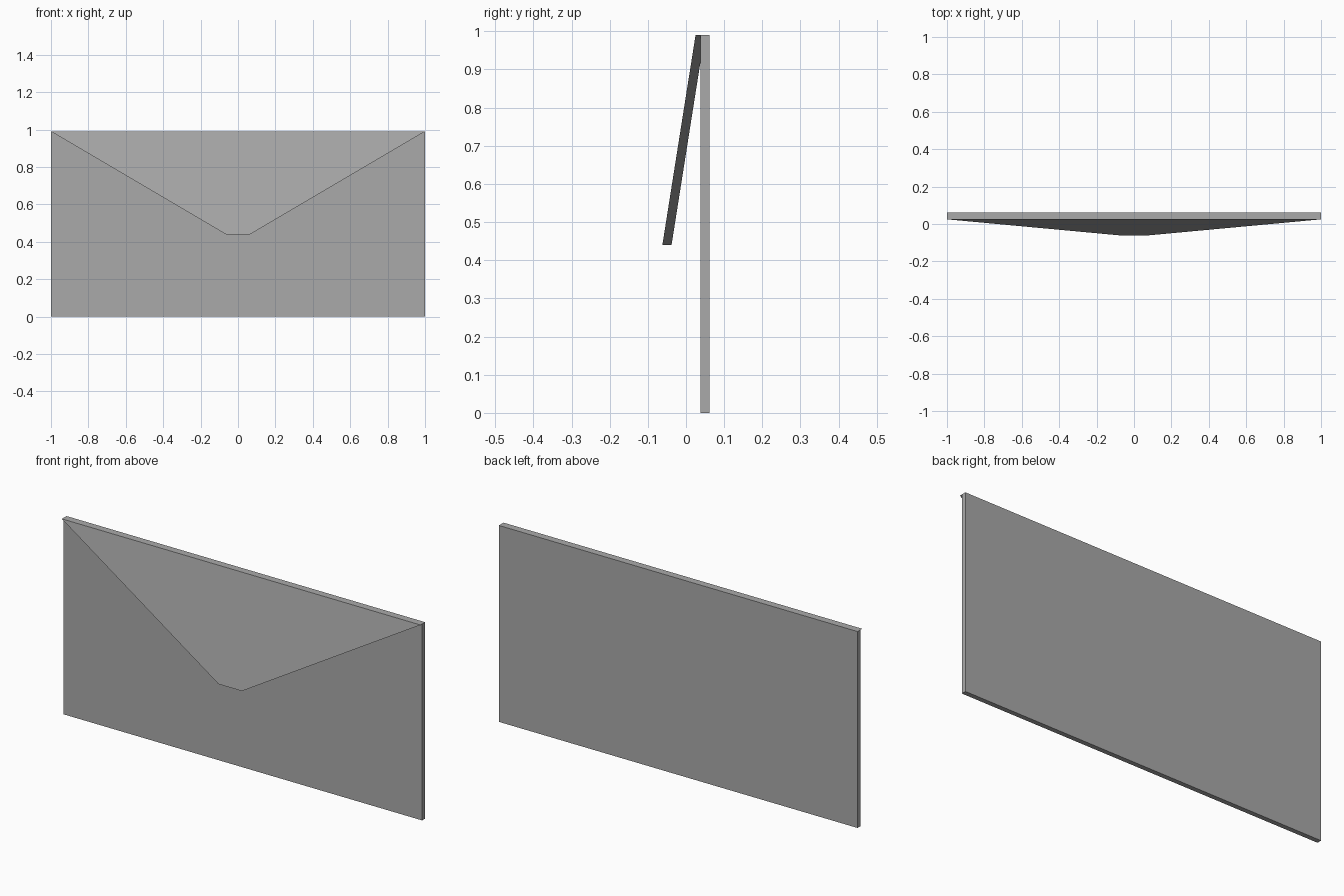
import bpy
import bmesh
from mathutils import Vector

default = bpy.data.objects.get("Cube")
if default:
    bpy.data.objects.remove(default, do_unlink=True)

HEIGHT = 0.99
THICK = 0.024

# Plain grey paper
paper = bpy.data.materials.new("grey_paper")
paper.use_nodes = True
colour = (0.4, 0.4, 0.4, 1)
paper.diffuse_color = colour
paper.node_tree.nodes["Principled BSDF"].inputs["Base Color"].default_value = colour


def panel(name, outline, lean=0.0, front=0.0):
    """Extrude an (x, z) outline backwards; lean tips it forward below the top."""
    bm = bmesh.new()
    verts = [bm.verts.new((x, front - lean * (HEIGHT - z), z)) for x, z in outline]
    face = bm.faces.new(verts)
    extruded = bmesh.ops.extrude_face_region(bm, geom=[face])["geom"]
    back = [g for g in extruded if isinstance(g, bmesh.types.BMVert)]
    bmesh.ops.translate(bm, verts=back, vec=Vector((0, THICK, 0)))
    bmesh.ops.recalc_face_normals(bm, faces=bm.faces)
    mesh = bpy.data.meshes.new(name)
    bm.to_mesh(mesh)
    bm.free()
    mesh.materials.append(paper)
    obj = bpy.data.objects.new(name, mesh)
    bpy.context.collection.objects.link(obj)
    return obj


# Rectangular envelope body
panel("envelope_body", [(-1, 0), (1, 0), (1, HEIGHT), (-1, HEIGHT)], front=0.038)

# Slightly open flap with a blunt tip
panel("envelope_flap",
      [(-1, HEIGHT), (-0.065, 0.44), (0.065, 0.44), (1, HEIGHT)],
      lean=0.158, front=0.025)
